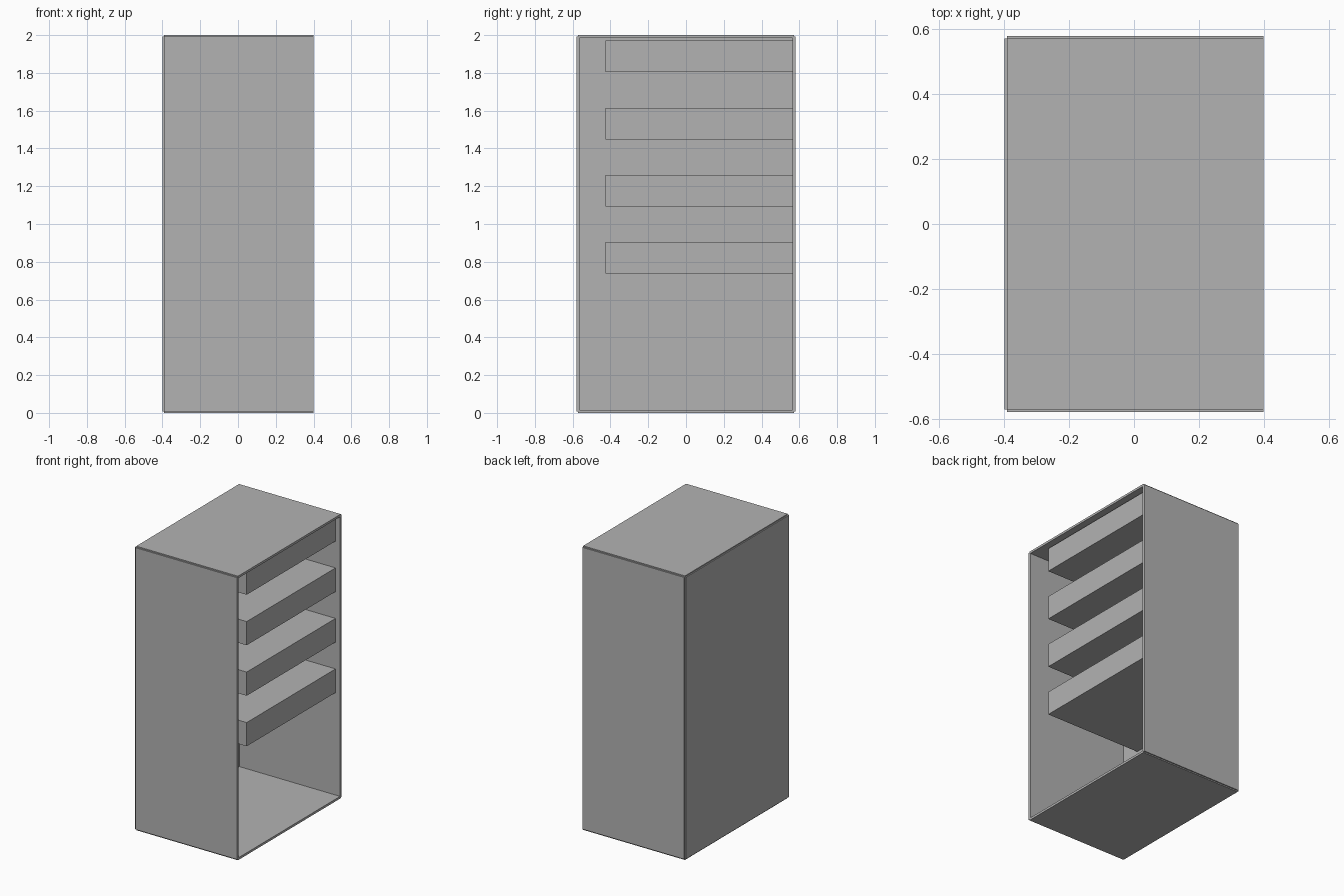
import bpy

# Remove the default cube
cube = bpy.data.objects.get("Cube")
if cube:
    bpy.data.objects.remove(cube, do_unlink=True)

GREY = (0.45, 0.45, 0.45, 1)
grey = bpy.data.materials.new("plain_grey")
grey.use_nodes = True
grey.diffuse_color = GREY
grey.node_tree.nodes["Principled BSDF"].inputs["Base Color"].default_value = GREY


def box(name, low, high):
    """Flat-shaded box between two opposite corners."""
    bpy.ops.mesh.primitive_cube_add(size=1)
    ob = bpy.context.object
    ob.name = ob.data.name = name
    centre = [(a + b) / 2 for a, b in zip(low, high)]
    size = [b - a for a, b in zip(low, high)]
    for v in ob.data.vertices:
        v.co = [c + s * k for c, s, k in zip(centre, size, v.co)]
    ob.data.materials.append(grey)
    return ob


# Boards are centred on the planes of a box, leaving small notched corners
T = 0.016
H = T / 2
X, Y, Z = 0.4, 0.58, 2.0
back_x, mid_y = -X + H, Y - H

# Cabinet shell, open on the +x side
box("bottom_panel", (back_x, -mid_y, 0), (X, mid_y, T))
box("top_panel", (back_x, -mid_y, Z - T), (X, mid_y, Z))
box("front_panel", (back_x, -Y, H), (X, -Y + T, Z - H))
box("rear_panel", (back_x, Y - T, H), (X, Y, Z - H))
box("closed_side_panel", (-X, -mid_y, H), (-X + T, mid_y, Z - H))

# Four solid shelf blocks, set against the rear and the closed side
for i in range(4):
    z = 0.737 + i * 0.3555
    box(f"shelf_block_{i + 1}", (-X + T, -0.425, z), (0.365, Y - T, z + 0.167))
